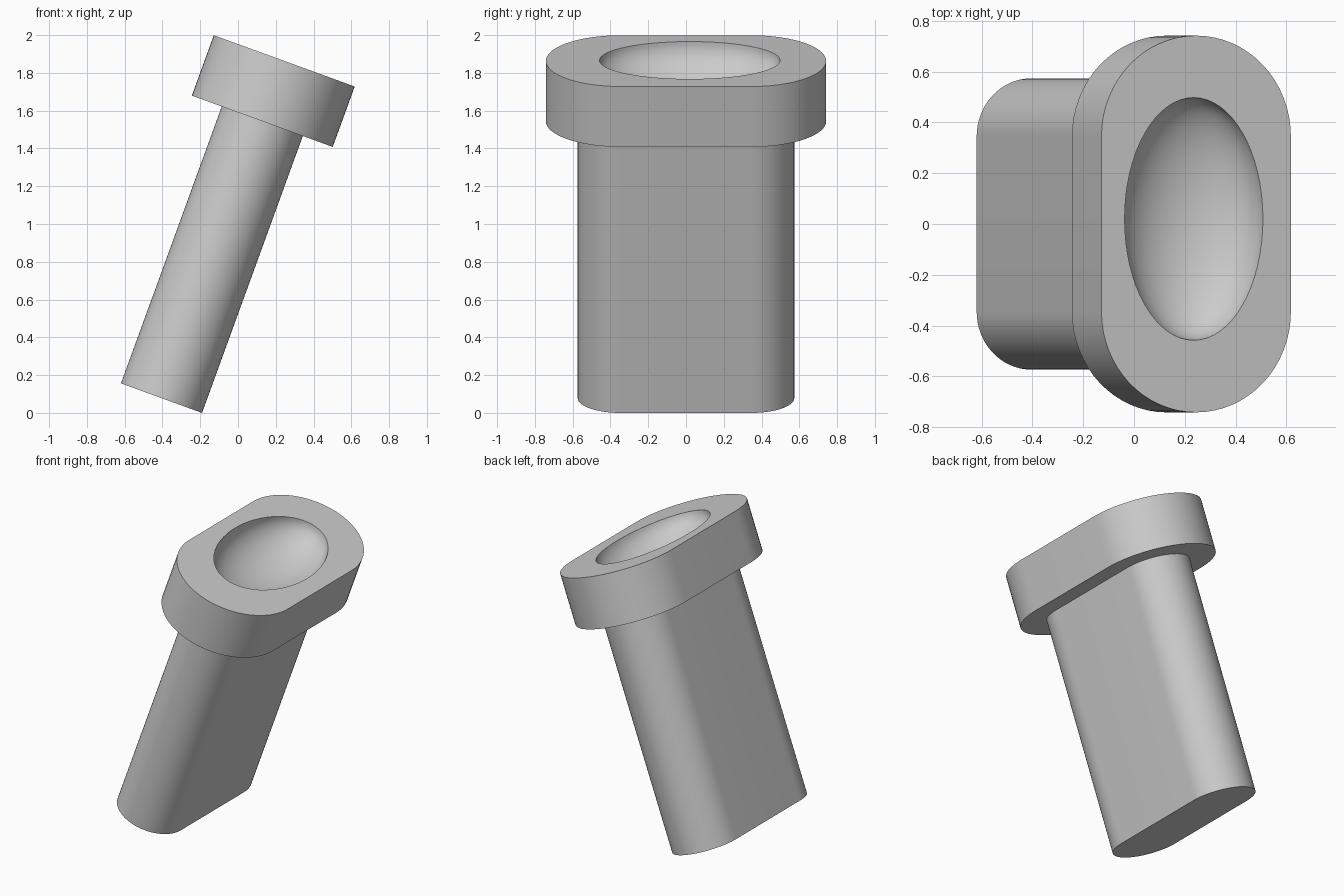
import bpy, bmesh
from math import radians, sin, cos, pi
from mathutils import Matrix, Vector

if "Cube" in bpy.data.objects:
    bpy.data.objects.remove(bpy.data.objects["Cube"])

TILT = Matrix.Translation((-0.405, 0, 0.078)) @ Matrix.Rotation(radians(20), 4, "Y")
STRAIGHT = 0.345      # half length of the flat sides
SHAFT_LENGTH = 1.56
HEAD_HEIGHT = 0.34
TOP = SHAFT_LENGTH + HEAD_HEIGHT

grey = bpy.data.materials.new("plain grey")
grey.use_nodes = True
grey.diffuse_color = (0.6, 0.6, 0.6, 1)
grey.node_tree.nodes["Principled BSDF"].inputs["Base Color"].default_value = (0.6, 0.6, 0.6, 1)


def add_object(name, bm):
    mesh = bpy.data.meshes.new(name)
    bm.to_mesh(mesh)
    bm.free()
    mesh.materials.append(grey)
    obj = bpy.data.objects.new(name, mesh)
    bpy.context.collection.objects.link(obj)
    obj.matrix_world = TILT
    return obj


def slot_prism(name, radius, bottom, top, steps=32):
    """Extrude a slot outline: two half circles joined by straight sides."""
    bm = bmesh.new()
    ring = []
    for side in (1, -1):
        for i in range(steps + 1):
            a = pi * i / steps
            ring.append(bm.verts.new((side * radius * cos(a),
                                      side * (STRAIGHT + radius * sin(a)), bottom)))
    base = bm.faces.new(ring)
    result = bmesh.ops.extrude_face_region(bm, geom=[base])
    raised = [v for v in result["geom"] if isinstance(v, bmesh.types.BMVert)]
    bmesh.ops.translate(bm, verts=raised, vec=(0, 0, top - bottom))
    if not any(f.normal.z < 0 and f.calc_center_median().z == bottom for f in bm.faces):
        pass
    bmesh.ops.recalc_face_normals(bm, faces=bm.faces)
    return add_object(name, bm)


def finish(obj):
    bpy.ops.object.select_all(action="DESELECT")
    obj.select_set(True)
    bpy.context.view_layer.objects.active = obj
    for mod in list(obj.modifiers):
        bpy.ops.object.modifier_apply(modifier=mod.name)
    bpy.ops.object.shade_smooth_by_angle(angle=radians(30))


# Shaft and wider head
shaft = slot_prism("shaft", 0.2285, 0, SHAFT_LENGTH)
head = slot_prism("head", 0.397, SHAFT_LENGTH, TOP)

# Oval bowl cut into the head
bm = bmesh.new()
bmesh.ops.create_uvsphere(bm, u_segments=64, v_segments=32, radius=1)
bmesh.ops.scale(bm, verts=bm.verts, vec=(0.29, 0.478, 0.2))
bmesh.ops.translate(bm, verts=bm.verts, vec=(-0.01, 0.02, TOP + 0.001))
cutter = add_object("bowl_cutter", bm)
cutter.hide_render = True
cut = head.modifiers.new("bowl", "BOOLEAN")
cut.operation = "DIFFERENCE"
cut.solver = "EXACT"
cut.object = cutter
bpy.context.view_layer.update()

for part in (shaft, head):
    finish(part)
bpy.data.objects.remove(cutter)
